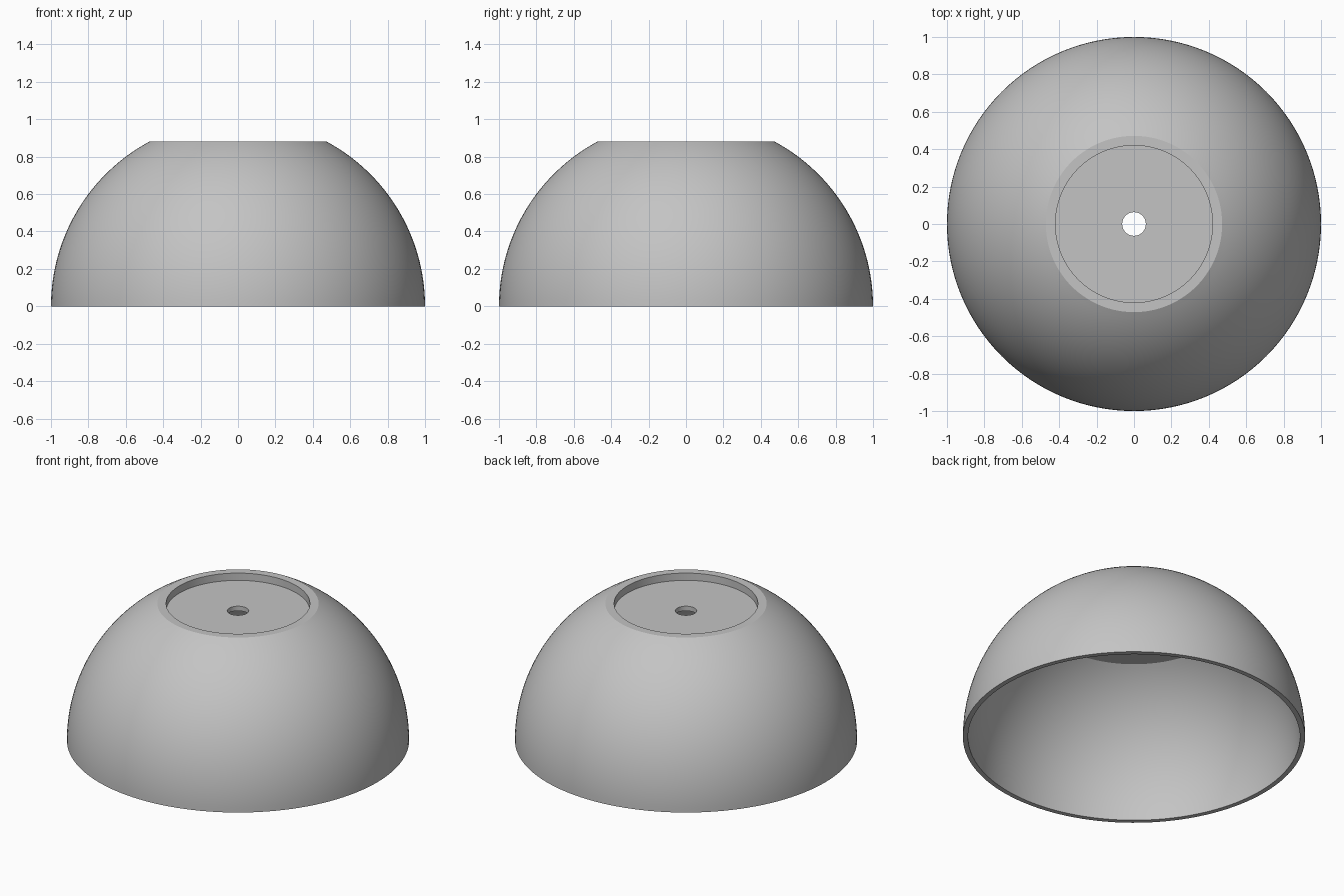
import bpy, bmesh, math

cube = bpy.data.objects.get("Cube")
if cube:
    bpy.data.objects.remove(cube, do_unlink=True)

SEGMENTS = 128
OUTER, INNER = 1.0, 0.97        # shell radii
TOP, FLOOR, CEILING = 0.882, 0.835, 0.805
RECESS, HOLE = 0.42, 0.063


def arc(radius, height, steps=32):
    """Sphere profile from the base up to the given height."""
    end = math.asin(height / radius)
    return [(radius * math.cos(end * i / steps), radius * math.sin(end * i / steps))
            for i in range(steps + 1)]


def lathe(name, profile, material):
    """Revolve a closed (radius, height) profile around z."""
    bm = bmesh.new()
    verts = [bm.verts.new((r, 0, z)) for r, z in profile]
    edges = [bm.edges.new((a, b)) for a, b in zip(verts, verts[1:] + verts[:1])]
    bmesh.ops.spin(bm, geom=verts + edges, cent=(0, 0, 0), axis=(0, 0, 1),
                   angle=math.tau, steps=SEGMENTS, use_merge=True)
    bmesh.ops.remove_doubles(bm, verts=bm.verts, dist=1e-5)
    bmesh.ops.recalc_face_normals(bm, faces=bm.faces)
    mesh = bpy.data.meshes.new(name)
    bm.to_mesh(mesh)
    bm.free()
    mesh.materials.append(material)
    obj = bpy.data.objects.new(name, mesh)
    bpy.context.collection.objects.link(obj)
    bpy.ops.object.select_all(action='DESELECT')
    obj.select_set(True)
    bpy.context.view_layer.objects.active = obj
    bpy.ops.object.shade_smooth_by_angle(angle=math.radians(15))
    return obj


grey = bpy.data.materials.new("plain grey")
grey.use_nodes = True
color = (0.55, 0.55, 0.55, 1)
grey.diffuse_color = color
grey.node_tree.nodes["Principled BSDF"].inputs["Base Color"].default_value = color

# Hollow dome: outer curve, flat top with recess, centre hole, inner curve
recess = [(RECESS, TOP), (RECESS, FLOOR), (HOLE, FLOOR), (HOLE, CEILING)]
lathe("dome_shell", arc(OUTER, TOP) + recess + arc(INNER, CEILING)[::-1], grey)
